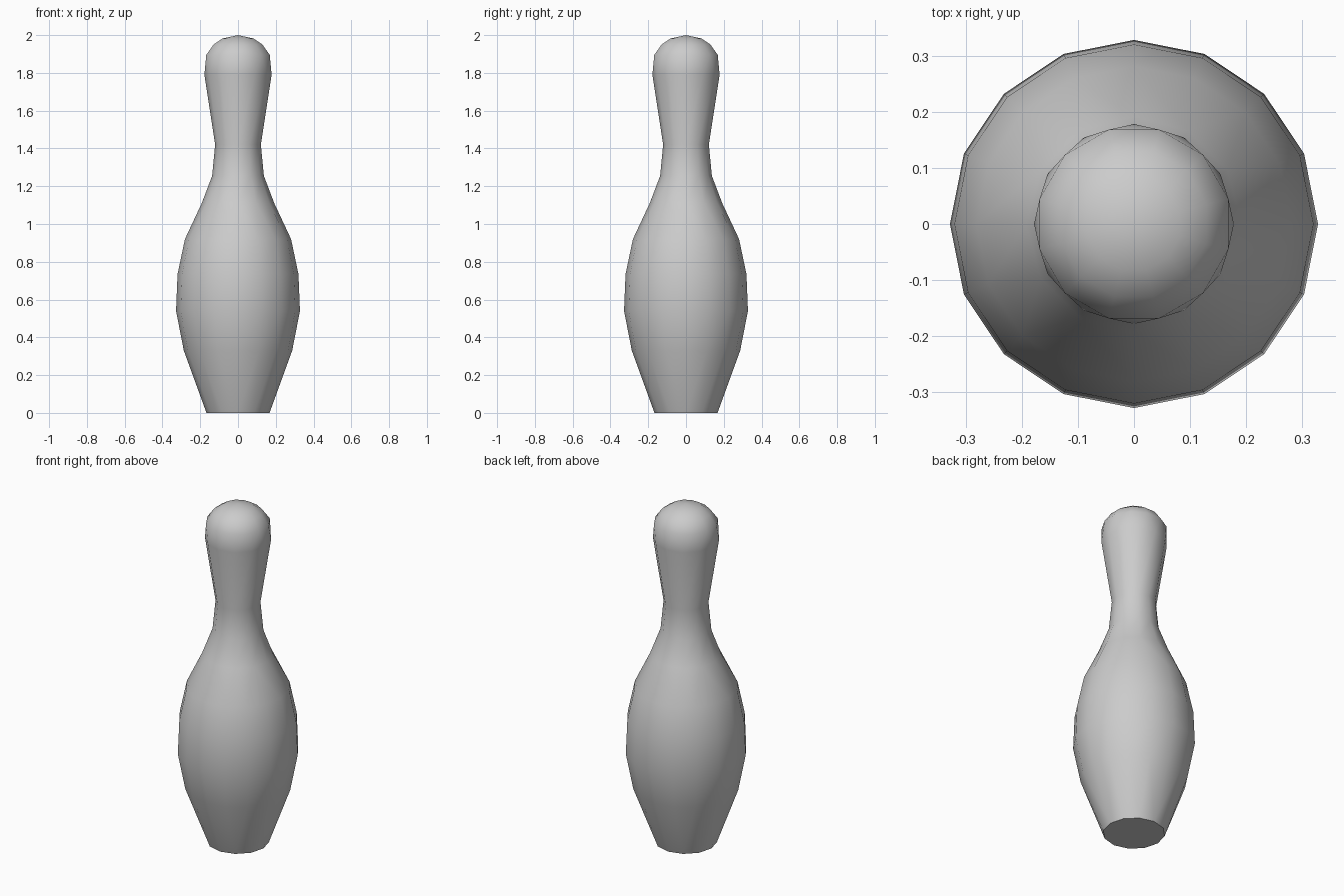
import bpy, bmesh, math

if "Cube" in bpy.data.objects:
    bpy.data.objects.remove(bpy.data.objects["Cube"])

# Profile rings: radius, height, number of sides, turn in degrees
RINGS = [
    (0.167, 0.00, 12, 0), (0.287, 0.33, 16, 0), (0.328, 0.54, 16, 0),
    (0.320, 0.735, 16, 0), (0.281, 0.92, 16, 0), (0.192, 1.11, 12, 0),
    (0.137, 1.255, 12, 0), (0.121, 1.42, 12, 0), (0.178, 1.79, 12, 0),
    (0.174, 1.895, 12, 15), (0.134, 1.95, 12, 15), (0.085, 1.982, 12, 15),
]


def add_ring(bm, radius, z, sides, turn):
    angles = [math.radians(turn) + math.tau * i / sides for i in range(sides)]
    return [(a, bm.verts.new((radius * math.cos(a), radius * math.sin(a), z)))
            for a in angles]


def stitch(bm, low, high):
    """Join two rings, with quads where sides match and triangles elsewhere."""
    n, m = len(low), len(high)
    if n == m and abs(low[0][0] - high[0][0]) < 1e-6:
        for i in range(n):
            j = (i + 1) % n
            bm.faces.new((low[i][1], low[j][1], high[j][1], high[i][1]))
        return
    i = j = 0
    while i < n or j < m:
        a, b = low[i % n][1], high[j % m][1]
        next_low = low[0][0] + math.tau * (i + 1) / n
        next_high = high[0][0] + math.tau * (j + 1) / m
        if j >= m or (i < n and next_low <= next_high):
            bm.faces.new((a, low[(i + 1) % n][1], b))
            i += 1
        else:
            bm.faces.new((a, high[(j + 1) % m][1], b))
            j += 1


# Pin body, neck and head
bm = bmesh.new()
rings = [add_ring(bm, *r) for r in RINGS]
for low, high in zip(rings, rings[1:]):
    stitch(bm, low, high)

# Flat base and pointed crown of the dome
bm.faces.new([v for _, v in reversed(rings[0])])
crown = bm.verts.new((0, 0, 2.0))
top = [v for _, v in rings[-1]]
for k, v in enumerate(top):
    bm.faces.new((v, top[(k + 1) % len(top)], crown))
bmesh.ops.recalc_face_normals(bm, faces=bm.faces)

mesh = bpy.data.meshes.new("pin")
bm.to_mesh(mesh)
bm.free()
pin = bpy.data.objects.new("pin", mesh)
bpy.context.collection.objects.link(pin)

# Plain light grey
grey = bpy.data.materials.new("light_grey")
grey.diffuse_color = (0.6, 0.6, 0.6, 1)
grey.use_nodes = True
grey.node_tree.nodes["Principled BSDF"].inputs["Base Color"].default_value = grey.diffuse_color
mesh.materials.append(grey)

# Smooth sides with a sharp base rim
bpy.context.view_layer.objects.active = pin
pin.select_set(True)
bpy.ops.object.shade_smooth_by_angle(angle=math.radians(50))
